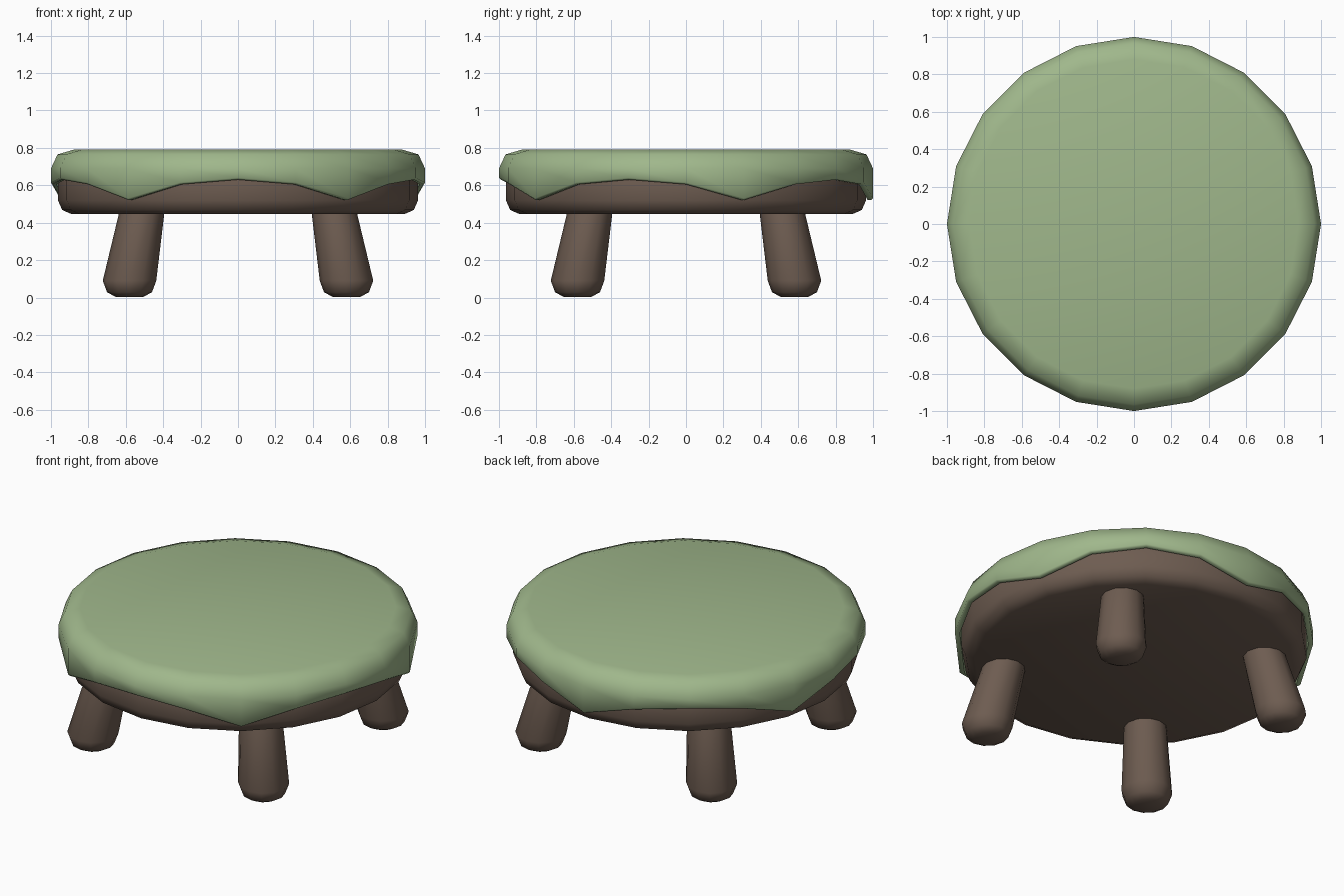
import bpy, bmesh, math

if "Cube" in bpy.data.objects:
    bpy.data.objects.remove(bpy.data.objects["Cube"])

def material(name, col):
    m = bpy.data.materials.new(name)
    m.diffuse_color = (*col, 1)
    m.use_nodes = True
    m.node_tree.nodes["Principled BSDF"].inputs["Base Color"].default_value = m.diffuse_color
    return m

green = material("soft green", (0.35, 0.475, 0.26))
brown = material("dark brown", (0.155, 0.108, 0.082))

def lathe(name, rings, sides, mat, angle=40):
    """Skin rings of points: each ring is a function of vertex index -> (x, y, z)."""
    bm = bmesh.new()
    loops = [[bm.verts.new(f(i)) for i in range(sides)] for f in rings]
    for a, b in zip(loops, loops[1:]):
        for i in range(sides):
            j = (i + 1) % sides
            bm.faces.new((a[i], a[j], b[j], b[i]))
    bm.faces.new(loops[0])
    bm.faces.new(loops[-1])
    bmesh.ops.recalc_face_normals(bm, faces=bm.faces)
    me = bpy.data.meshes.new(name)
    bm.to_mesh(me)
    bm.free()
    me.materials.append(mat)
    ob = bpy.data.objects.new(name, me)
    bpy.context.collection.objects.link(ob)
    bpy.ops.object.select_all(action='DESELECT')
    ob.select_set(True)
    bpy.context.view_layer.objects.active = ob
    bpy.ops.object.shade_smooth_by_angle(angle=math.radians(angle))
    return ob

def ring(r, z, sides, cx=0, cy=0):
    """Horizontal ring; z may be a function of the vertex index."""
    def point(i):
        a = math.tau * i / sides
        h = z(i) if callable(z) else z
        return (cx + r * math.cos(a), cy + r * math.sin(a), h)
    return point

N = 20

# Scalloped lower edge: five drooping points, one every four sides
def hem(i):
    return (0.605, 0.52, 0.605, 0.63)[i % 4]

# Cloth cover with thin rim
cover = [(0.88, 0.79), (0.965, 0.765), (1.0, 0.69), (1.0, lambda i: hem(i) + 0.01),
         (0.99, hem), (0.972, hem), (0.966, 0.7), (0.93, 0.745)]
lathe("cushion_cover", [ring(r, z, N) for r, z in cover], N, green, 50)

# Wooden seat disc with rounded lower edge
seat = [(0.89, 0.446), (0.94, 0.468), (0.963, 0.52), (0.963, 0.67), (0.92, 0.735)]
lathe("seat", [ring(r, z, N) for r, z in seat], N, brown, 50)

# Four splayed legs with rounded feet
S = 12
leg = [(0.075, 0.004), (0.12, 0.028), (0.143, 0.09), (0.12, 0.47)]
for sx, side in ((-1, "left"), (1, "right")):
    for sy, end in ((-1, "front"), (1, "back")):
        rings = []
        for r, z in leg:
            c = 0.58 - 0.18 * max(z - 0.09, 0)
            rings.append(ring(r, z, S, sx * c, sy * c))
        lathe(f"{end}_{side}_leg", rings, S, brown, 50)
